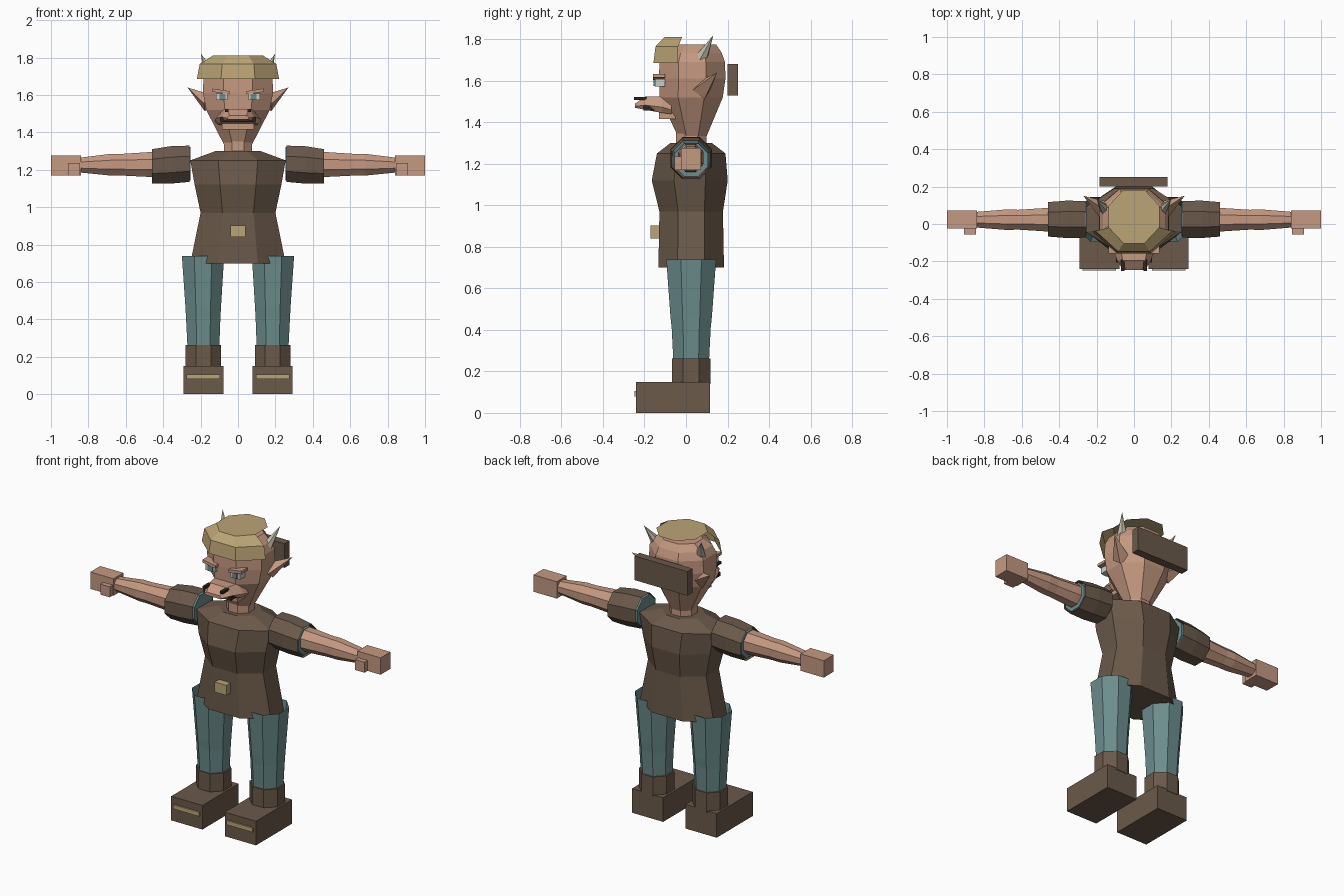
import bpy
import bmesh
from math import cos, sin, pi
from mathutils import Vector

old = bpy.data.objects.get("Cube")
if old:
    bpy.data.objects.remove(old, do_unlink=True)


def material(name, r, g, b):
    m = bpy.data.materials.new(name)
    m.use_nodes = True
    m.diffuse_color = (r, g, b, 1)
    node = next(n for n in m.node_tree.nodes if n.type == 'BSDF_PRINCIPLED')
    node.inputs["Base Color"].default_value = (r, g, b, 1)
    node.inputs["Roughness"].default_value = 0.9
    return m


SKIN = material("skin", 0.56, 0.32, 0.22)
BROWN = material("brown leather", 0.145, 0.1, 0.068)
TEAL = material("teal cloth", 0.15, 0.265, 0.265)
OCHRE = material("ochre", 0.5, 0.375, 0.18)
HORN = material("pale horn", 0.56, 0.53, 0.41)
DARK = material("dark mouth", 0.025, 0.018, 0.015)
WHITE = material("eye white", 0.6, 0.62, 0.6)

MID = 0.025          # depth of the body axis
SIDES = (("left", 1), ("right", -1))


def finish(name, bm, mat):
    bmesh.ops.recalc_face_normals(bm, faces=bm.faces[:])
    me = bpy.data.meshes.new(name)
    bm.to_mesh(me)
    bm.free()
    me.materials.append(mat)
    ob = bpy.data.objects.new(name, me)
    bpy.context.collection.objects.link(ob)
    return ob


def bridge(bm, loops, start=True, end=True, skip=()):
    """Join matching vertex loops with quads and optional end caps."""
    n = len(loops[0])
    for a, b in zip(loops, loops[1:]):
        for i in range(n):
            if i not in skip:
                j = (i + 1) % n
                bm.faces.new((a[i], a[j], b[j], b[i]))
    if start:
        bm.faces.new(loops[0])
    if end:
        bm.faces.new(loops[-1])


def octagons(name, axis, rings, mat, s=1, **caps):
    """Eight-sided loft; ring = (position, centre u, centre v, half u, half v)."""
    bm = bmesh.new()
    loops = []
    for t, cu, cv, hu, hv in rings:
        loop = []
        for i in range(8):
            a = pi / 8 + i * pi / 4
            u = cu + hu * cos(a) / cos(pi / 8)
            v = cv + hv * sin(a) / cos(pi / 8)
            p = (s * u, v, t) if axis == 'z' else (s * t, u, v)
            loop.append(bm.verts.new(p))
        loops.append(loop)
    bridge(bm, loops, **caps)
    return finish(name, bm, mat)


def box(name, x, y, z, mat, s=1):
    bm = bmesh.new()
    loops = [[bm.verts.new((s * px, py, pz)) for px, py in
              ((x[0], y[0]), (x[1], y[0]), (x[1], y[1]), (x[0], y[1]))] for pz in z]
    bridge(bm, loops)
    return finish(name, bm, mat)


def spike(name, base, tip, radius, sides, mat, s=1):
    a, b = (Vector((s * p[0], p[1], p[2])) for p in (base, tip))
    bm = bmesh.new()
    bmesh.ops.create_cone(bm, cap_ends=True, segments=sides, radius1=radius,
                          radius2=0, depth=(b - a).length)
    ob = finish(name, bm, mat)
    ob.rotation_mode = 'QUATERNION'
    ob.rotation_quaternion = (b - a).to_track_quat('Z', 'Y')
    ob.location = (a + b) / 2
    return ob


# Torso, neck and head
octagons("tunic", 'z', [
    (0.70, 0, MID, 0.255, 0.158), (0.97, 0, MID, 0.20, 0.153),
    (1.12, 0, 0.018, 0.232, 0.183), (1.25, 0, MID, 0.255, 0.165),
    (1.30, 0, MID, 0.12, 0.10)], BROWN)
octagons("neck", 'z', [(1.27, 0, MID, 0.075, 0.073), (1.37, 0, MID, 0.075, 0.073)], SKIN)
octagons("head", 'z', [
    (1.335, 0, 0.03, 0.075, 0.07), (1.52, 0, 0.025, 0.17, 0.152),
    (1.61, 0, 0.03, 0.187, 0.16), (1.69, 0, 0.03, 0.185, 0.158),
    (1.735, 0, 0.032, 0.165, 0.14), (1.775, 0, 0.045, 0.12, 0.10)], SKIN)
box("belt_buckle", (-0.04, 0.04), (-0.172, -0.13), (0.84, 0.903), OCHRE)
box("back_plate", (-0.185, 0.18), (0.2, 0.25), (1.53, 1.68), BROWN)

# Hair: a cap whose walls only cover the front three sides
octagons("hair", 'z', [
    (1.685, 0, 0.04, 0.22, 0.197), (1.765, 0, 0.04, 0.205, 0.187),
    (1.81, 0, 0.04, 0.135, 0.143)], OCHRE, start=False, skip=(0, 1, 2, 3, 7))

# Snout: six-sided sections from the face to the tip
bm = bmesh.new()
loops = []
for y, top, bottom, wide, narrow in (
        (-0.07, 1.495, 1.44, 0.125, 0.09), (-0.115, 1.525, 1.445, 0.12, 0.075),
        (-0.195, 1.525, 1.46, 0.09, 0.06), (-0.245, 1.49, 1.47, 0.06, 0.045)):
    low = bottom + (top - bottom) * 0.35
    loops.append([bm.verts.new((x, y, z)) for x, z in (
        (-narrow, top), (narrow, top), (wide, low),
        (wide * 0.85, bottom), (-wide * 0.85, bottom), (-wide, low))])
bridge(bm, loops)
finish("snout", bm, SKIN)
box("mouth", (-0.095, 0.095), (-0.205, -0.12), (1.457, 1.48), DARK)
box("lower_lip", (-0.085, 0.085), (-0.13, -0.05), (1.415, 1.45), SKIN)

for side, s in SIDES:
    # Face details
    box(side + "_eye", (0.055, 0.118), (-0.15, -0.1), (1.572, 1.608), WHITE, s)
    box(side + "_iris", (0.067, 0.1), (-0.156, -0.149), (1.574, 1.606), TEAL, s)
    brow = box(side + "_brow", (0.045, 0.135), (-0.158, -0.1), (1.61, 1.627), SKIN, s)
    for v in brow.data.vertices:
        v.co.z += 0.15 * (abs(v.co.x) - 0.09)
    box(side + "_nostril", (0.05, 0.07), (-0.25, -0.19), (1.508, 1.522), DARK, s)
    spike(side + "_ear", (0.155, 0.075, 1.555), (0.27, 0.15, 1.64), 0.05, 4, SKIN, s)
    spike(side + "_horn", (0.14, 0.06, 1.685), (0.198, 0.132, 1.82), 0.04, 6, HORN, s)

    # Arms with open sleeves and a lining
    octagons(side + "_sleeve", 'x', [
        (0.26, MID, 1.232, 0.098, 0.097), (0.36, MID, 1.226, 0.1, 0.1),
        (0.46, MID, 1.218, 0.092, 0.092)], BROWN, s, start=False, end=False)
    octagons(side + "_sleeve_lining", 'x', [
        (0.255, MID, 1.232, 0.09, 0.09), (0.457, MID, 1.218, 0.08, 0.08)],
        TEAL, s)
    octagons(side + "_arm", 'x', [
        (0.3, 0.023, 1.228, 0.065, 0.069), (0.48, 0.023, 1.228, 0.062, 0.066),
        (0.62, 0.023, 1.227, 0.053, 0.058), (0.68, 0.023, 1.227, 0.055, 0.058),
        (0.84, 0.023, 1.225, 0.042, 0.04)], SKIN, s)
    box(side + "_hand", (0.84, 1.0), (-0.025, 0.072), (1.17, 1.275), SKIN, s)
    box(side + "_thumb", (0.845, 0.91), (-0.055, 0.0), (1.17, 1.235), SKIN, s)

    # Legs with open tops
    octagons(side + "_trouser_leg", 'z', [
        (0.25, 0.185, MID, 0.085, 0.086), (0.41, 0.186, MID, 0.092, 0.094),
        (0.465, 0.186, MID, 0.095, 0.1), (0.74, 0.187, MID, 0.113, 0.12)],
        TEAL, s, end=False)
    octagons(side + "_boot_shaft", 'z', [
        (0.14, 0.185, MID, 0.095, 0.093), (0.262, 0.185, MID, 0.095, 0.093)], BROWN, s)
    box(side + "_shoe", (0.077, 0.292), (-0.24, 0.115), (0.0, 0.15), BROWN, s)
    box(side + "_shoe_strap", (0.095, 0.275), (-0.249, -0.238), (0.08, 0.106), OCHRE, s)
